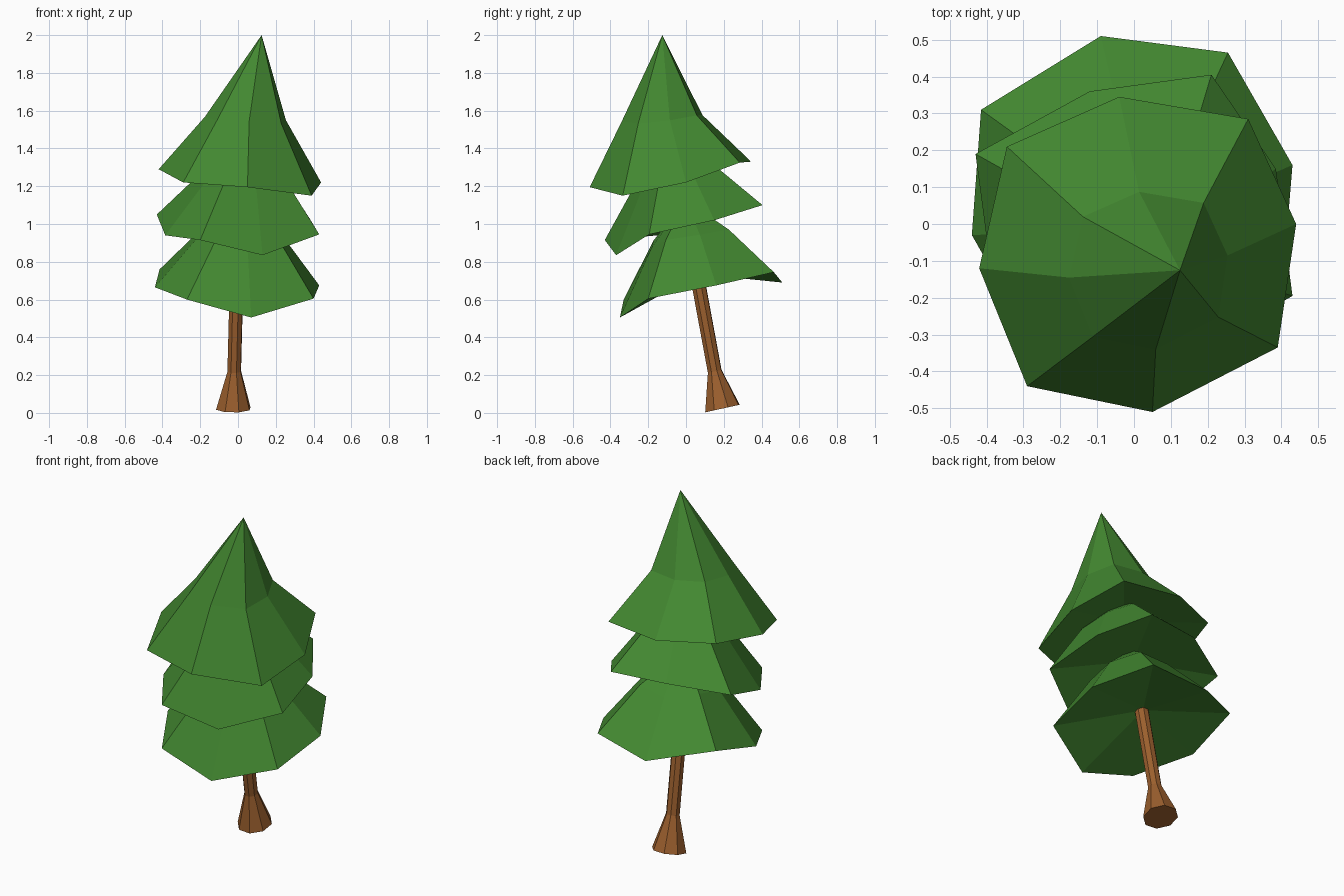
import bpy, bmesh, math
from mathutils import Vector

if "Cube" in bpy.data.objects:
    bpy.data.objects.remove(bpy.data.objects["Cube"])


def material(name, rgb):
    m = bpy.data.materials.new(name)
    m.diffuse_color = (*rgb, 1)
    m.use_nodes = True
    m.node_tree.nodes["Principled BSDF"].inputs["Base Color"].default_value = m.diffuse_color
    return m


GREEN = material("leaf green", (0.055, 0.245, 0.03))
BROWN = material("bark brown", (0.33, 0.115, 0.027))


def loft(name, start, rings, end, mat):
    """Closed flat-shaded skin: start point, rings of equal count, end point."""
    bm = bmesh.new()
    vs = [[bm.verts.new(p) for p in r] for r in rings]
    a, b = bm.verts.new(start), bm.verts.new(end)
    n = len(vs[0])
    for i in range(n):
        j = (i + 1) % n
        bm.faces.new((a, vs[0][j], vs[0][i]))
        for lo, hi in zip(vs, vs[1:]):
            bm.faces.new((lo[i], lo[j], hi[j], hi[i]))
        bm.faces.new((vs[-1][i], vs[-1][j], b))
    bmesh.ops.recalc_face_normals(bm, faces=bm.faces)
    me = bpy.data.meshes.new(name)
    bm.to_mesh(me)
    bm.free()
    me.materials.append(mat)
    ob = bpy.data.objects.new(name, me)
    bpy.context.collection.objects.link(ob)
    return ob


def tier(name, rim, shift, flat, apex):
    """Tilted eight-sided skirt: rim, half-size upper ring, peak, hollow underside."""
    rim = [Vector(p) for p in rim]
    c = sum(rim, Vector()) / len(rim)
    mid = []
    for p in rim:
        d = p - c
        mid.append(c + Vector(shift) + Vector((d.x * .5, d.y * .5, d.z * flat)))
    loft(name, c + Vector((0, 0, .08)), [rim, mid], c + Vector(apex), GREEN)


# Foliage tiers
tier("lower_foliage",
     [(.07, -.35, .505), (.40, -.2, .605), (.43, .16, .675), (.255, .465, .745),
      (-.09, .51, .69), (-.415, .31, .76), (-.44, -.03, .665), (-.27, -.33, .6)],
     (.02, -.04, .28), .4, (.03, -.07, .47))
tier("middle_foliage",
     [(.13, -.37, .835), (.43, -.195, .945), (.385, .15, 1.02), (.21, .405, 1.10),
      (-.12, .36, 1.10), (-.43, .19, 1.05), (-.385, -.15, .94), (-.2, -.43, .915)],
     (.03, -.04, .27), .4, (.04, -.07, .47))
tier("top_foliage",
     [(.05, -.51, 1.195), (.39, -.335, 1.15), (.44, 0, 1.22), (.31, .285, 1.325),
      (-.04, .345, 1.33), (-.345, .21, 1.34), (-.42, -.12, 1.29), (-.29, -.44, 1.22)],
     (.028, -.05, .30), .25, (.113, -.055, .741))

# Leaning trunk with flared foot: (centre, radius)
sections = [((-.025, .193, .023), .096), ((-.02, .152, .22), .038), ((-.005, .045, .8), .038)]
rings = []
for (x, y, z), r in sections:
    ring = []
    for k in range(8):
        t = math.tau * (k + .4) / 8
        dy = r * math.sin(t)
        ring.append((x + r * math.cos(t), y + dy, z + .22 * dy))
    rings.append(ring)
loft("trunk", sections[0][0], rings, sections[-1][0], BROWN)
